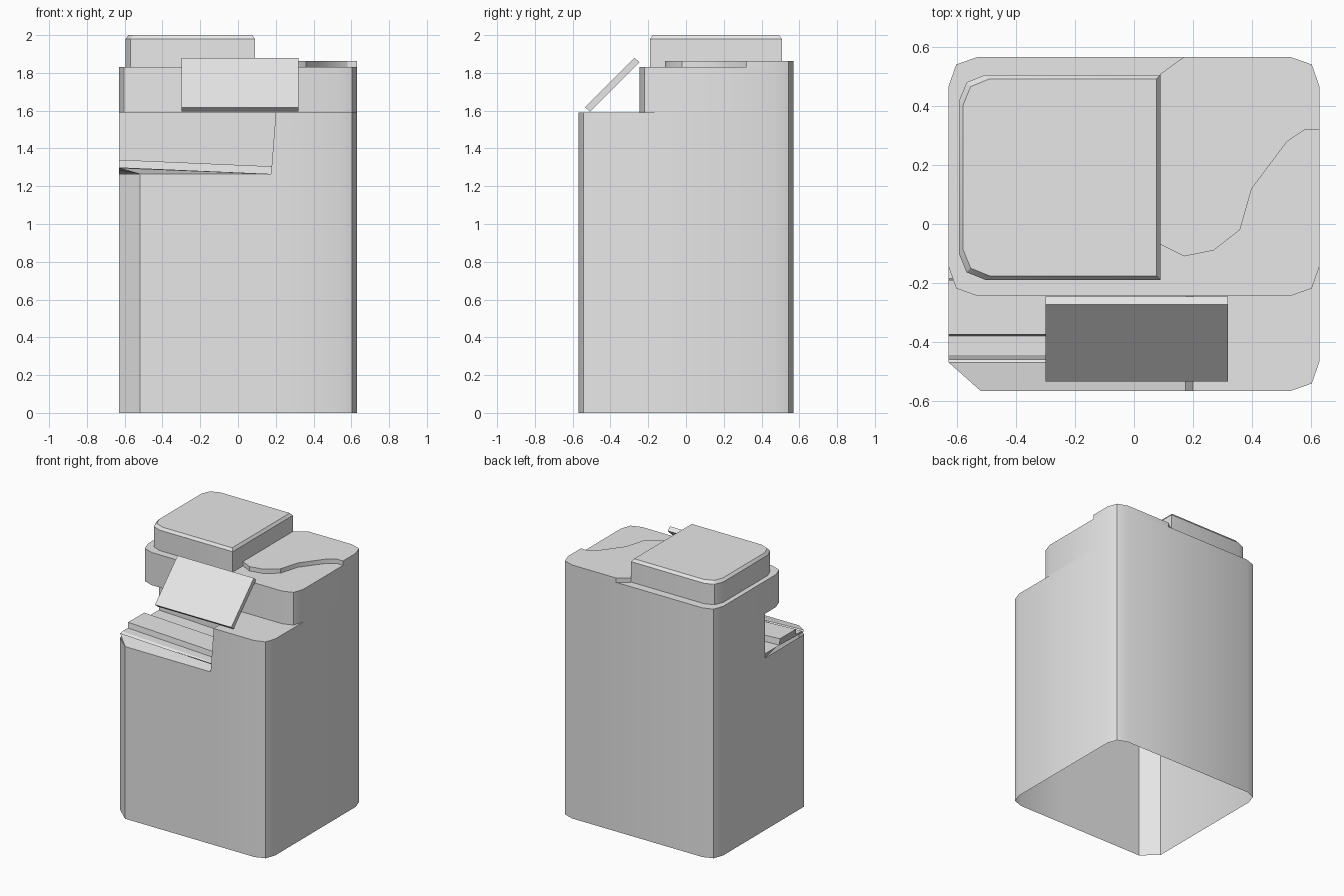
import bpy
import bmesh
import math

if "Cube" in bpy.data.objects:
    bpy.data.objects.remove(bpy.data.objects["Cube"], do_unlink=True)

GREY = (0.8, 0.8, 0.8, 1)
plastic = bpy.data.materials.new("light_grey_plastic")
plastic.use_nodes = True
plastic.diffuse_color = GREY
plastic.node_tree.nodes["Principled BSDF"].inputs["Base Color"].default_value = GREY


def loft(name, rings, start_cap=True, end_cap=True, smooth=True):
    """Join matching rings of 3D points into a shell with optional end caps."""
    bm = bmesh.new()
    loops = [[bm.verts.new(p) for p in ring] for ring in rings]
    n = len(loops[0])
    for a, b in zip(loops, loops[1:]):
        for i in range(n):
            j = (i + 1) % n
            bm.faces.new((a[i], a[j], b[j], b[i]))
    if start_cap:
        bm.faces.new(loops[0][::-1])
    if end_cap:
        bm.faces.new(loops[-1])
    mesh = bpy.data.meshes.new(name)
    bm.to_mesh(mesh)
    bm.free()
    mesh.materials.append(plastic)
    obj = bpy.data.objects.new(name, mesh)
    bpy.context.collection.objects.link(obj)
    if smooth:
        bpy.ops.object.select_all(action="DESELECT")
        obj.select_set(True)
        bpy.context.view_layer.objects.active = obj
        bpy.ops.object.shade_smooth_by_angle(angle=math.radians(30))
    return obj


def at(outline, z):
    return [(x, y, z) for x, y in outline]


def corner(x, y, long=0.1, short=0.026):
    """Two-segment rounded corner, listed counter-clockwise."""
    sx, sy = math.copysign(1, x), math.copysign(1, y)
    pts = [(x, y - sy * long), (x - sx * short, y - sy * short), (x - sx * long, y)]
    return pts if sx * sy > 0 else pts[::-1]


W, D, BASE, DECK = 0.63, 0.568, 1.265, 1.59
back = corner(W, D) + corner(-W, D)

# Cabinet, open underneath, with a wide chamfer on one front corner
cabinet = [(-W, -0.47), (-0.52, -D), (0.175, -D)] + corner(W, -D) + back
loft("cabinet", [at(cabinet, 0), at(cabinet, BASE)], False, False)

# Upper cabinet wrapping around the paper exit
def upper(x):
    return [(x, -D)] + corner(W, -D) + back + [(-W, -0.02), (x, -0.02)]

loft("upper_cabinet", [at(upper(0.175), BASE), at(upper(0.2), DECK)], False)

# Stepped paper tray, sinking towards the inner wall
steps = [(-D, BASE), (-0.47, 1.297), (-0.46, 1.285), (-0.445, 1.30), (-0.38, 1.30),
         (-0.375, 1.34), (-0.19, 1.34), (-0.185, 1.295), (-0.02, 1.295)]
outer = [(-0.52 if y == -D else -W, y, z) for y, z in steps] + [(-W, -0.02, BASE)]
inner = [(0.18, y, max(BASE, z - 0.035)) for y, z in steps] + [(0.18, -0.02, BASE)]
tray = loft("paper_tray", [inner, outer], False, True, False)
bm = bmesh.new()
bm.from_mesh(tray.data)
bmesh.ops.delete(bm, geom=[f for f in bm.faces if f.normal.z < -0.9 or f.normal.z > 0.9
                           and f.calc_center_median().z < BASE], context="FACES")
bmesh.ops.reverse_faces(bm, faces=[f for f in bm.faces if f.normal.z < -0.1])
bm.to_mesh(tray.data)
bm.free()

# Scanner housing
housing = corner(W, -0.245) + back + corner(-W, -0.245)
loft("scanner_housing", [at(housing, DECK), at(housing, 1.83)])

# Raised control deck with a wavy front edge
wave = [(0.09, -0.07), (0.17, -0.11), (0.27, -0.09), (0.36, -0.02), (0.40, 0.12),
        (0.52, 0.28), (0.58, 0.32), (W, 0.32)]
deck = wave + corner(W, D) + [(0.17, D), (0.09, 0.51)]
loft("raised_deck", [at(deck, 1.83), at(deck, 1.862)])

# Document feeder lid with a bevelled top
def lid(inset):
    x0, x1, y0, y1 = -0.595 + inset, 0.09 - inset, -0.19 + inset, 0.507 - inset
    return [(x1, y0), (x1, y1)] + corner(x0, y1, 0.09) + corner(x0, y0, 0.09)

loft("document_feeder", [at(lid(0), 1.83), at(lid(0), 1.98), at(lid(0.014), 2.0)])

# Tilted control panel
panel = [(-0.535, 1.618), (-0.508, 1.595), (-0.246, 1.857), (-0.273, 1.88)]
loft("control_panel", [[(x, y, z) for y, z in panel] for x in (-0.30, 0.32)], smooth=False)
